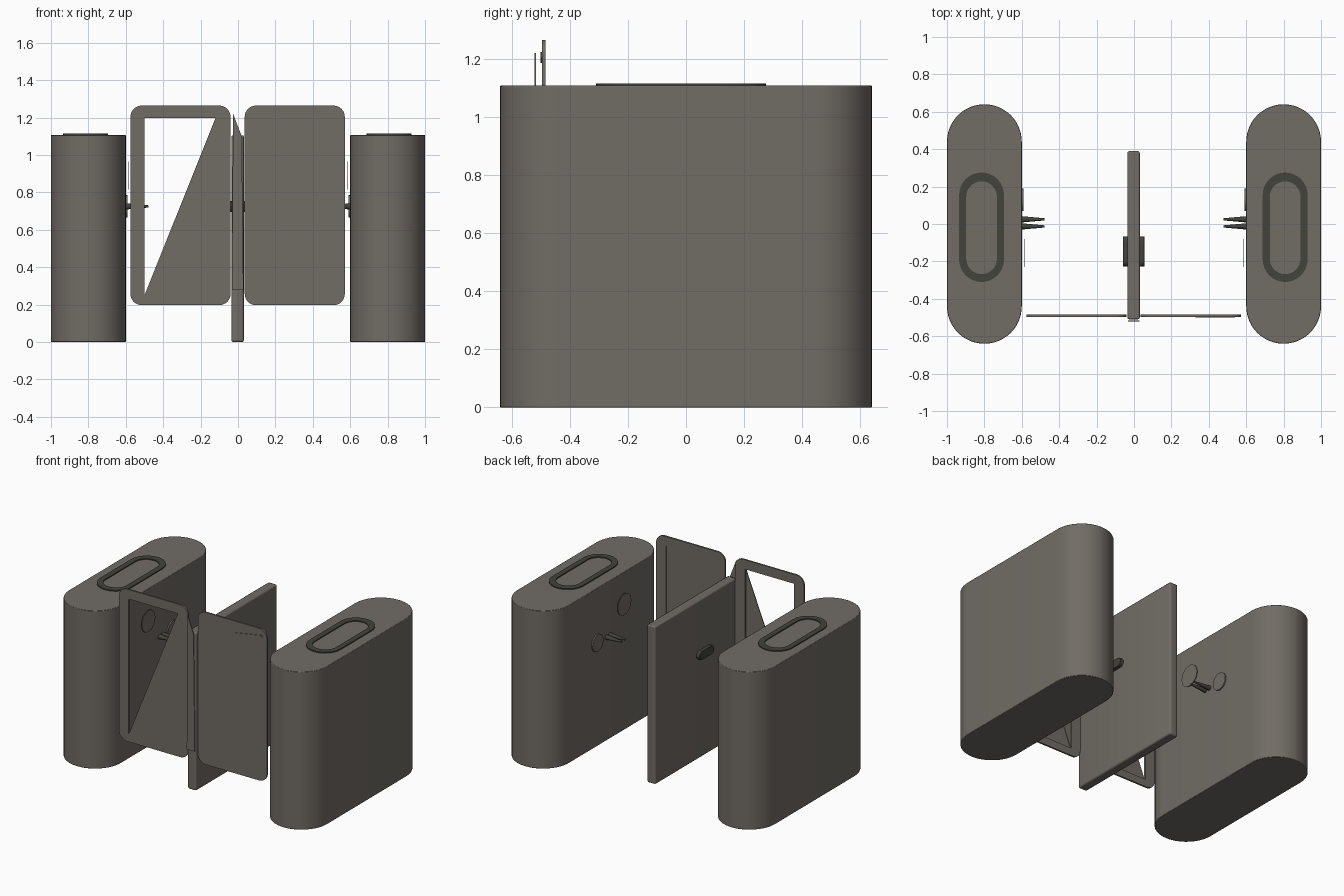
import bpy, bmesh, math
from mathutils import Matrix, Vector

if "Cube" in bpy.data.objects:
    bpy.data.objects.remove(bpy.data.objects["Cube"])


def material(name, rgb):
    m = bpy.data.materials.new(name)
    m.diffuse_color = (*rgb, 1)
    m.use_nodes = True
    m.node_tree.nodes["Principled BSDF"].inputs["Base Color"].default_value = m.diffuse_color
    return m


BODY = material("warm grey", (0.165, 0.15, 0.13))
DARK = material("dark olive grey", (0.055, 0.056, 0.044))

# Maps a flat profile (u, v, depth) into the world
FLAT = lambda u, v, d: (u, v, d)       # lies flat, depth = z
FRONT = lambda u, v, d: (u, d, v)      # faces front, depth = y
SIDE = lambda u, v, d: (d, u, v)       # faces sideways, depth = x


def rounded(u0, u1, v0, v1, r, n=8):
    pts = []
    for k, (cu, cv) in enumerate([(u1 - r, v1 - r), (u0 + r, v1 - r),
                                  (u0 + r, v0 + r), (u1 - r, v0 + r)]):
        for i in range(n + 1):
            a = math.pi / 2 * (k + i / n)
            pts.append((cu + r * math.cos(a), cv + r * math.sin(a)))
    return pts


def circle(u, v, r, n=24):
    return [(u + r * math.cos(2 * math.pi * i / n), v + r * math.sin(2 * math.pi * i / n))
            for i in range(n)]


def prism(name, outer, d0, d1, plane, mat, inner=None, bevel=0):
    """Extrudes a profile, optionally with a hole of the same point count."""
    bm = bmesh.new()
    loop = lambda pts, d: [bm.verts.new(plane(u, v, d)) for u, v in pts]
    a, b = loop(outer, d0), loop(outer, d1)
    n = len(outer)

    def strip(p, q):
        for i in range(n):
            j = (i + 1) % n
            bm.faces.new((p[i], p[j], q[j], q[i]))
    strip(a, b)
    if inner:
        c, d = loop(inner, d0), loop(inner, d1)
        strip(a, c)
        strip(b, d)
        strip(c, d)
    else:
        bm.faces.new(a)
        bm.faces.new(b)
    bmesh.ops.remove_doubles(bm, verts=bm.verts, dist=1e-5)
    bmesh.ops.recalc_face_normals(bm, faces=bm.faces)
    return finish(name, bm, mat, bevel)


def finish(name, bm, mat, bevel=0):
    me = bpy.data.meshes.new(name)
    bm.to_mesh(me)
    bm.free()
    me.materials.append(mat)
    ob = bpy.data.objects.new(name, me)
    bpy.context.collection.objects.link(ob)
    if bevel:
        m = ob.modifiers.new("edge", "BEVEL")
        m.width, m.segments, m.limit_method = bevel, 2, 'ANGLE'
        m.angle_limit = math.radians(50)
    bpy.ops.object.select_all(action='DESELECT')
    ob.select_set(True)
    bpy.context.view_layer.objects.active = ob
    bpy.ops.object.shade_smooth_by_angle(angle=math.radians(40))
    return ob


for s, side in ((-1, "left"), (1, "right")):
    # Side cabinet with rounded ends
    x = 0.8 * s
    prism(side + "_cabinet", rounded(x - 0.2, x + 0.2, -0.64, 0.64, 0.1999, 12),
          0.0, 1.107, FLAT, BODY, bevel=0.008)
    # Dark oval ring on the top
    cx = -0.815 if s < 0 else 0.808
    prism(side + "_top_ring", rounded(cx - 0.12, cx + 0.12, -0.31, 0.275, 0.1199),
          1.104, 1.114, FLAT, DARK,
          inner=rounded(cx - 0.082, cx + 0.082, -0.268, 0.228, 0.0819))
    # Thin discs on the inner wall
    prism(side + "_upper_disc", circle(-0.155, 0.89, 0.075), s * 0.585, s * 0.589, SIDE, BODY)
    prism(side + "_lower_disc", circle(0.13, 0.725, 0.06), s * 0.591, s * 0.6, SIDE, BODY)
    # Pair of tapered pins reaching into the passage
    for k, y in enumerate((-0.013, 0.025)):
        bm = bmesh.new()
        bmesh.ops.create_cone(bm, cap_ends=True, segments=12, radius1=0.017, radius2=0.006,
                              depth=0.125)
        bm.transform(Matrix.Translation(Vector((s * 0.542, y, 0.725)))
                     @ Matrix.Rotation(-s * math.pi / 2, 4, 'Y'))
        finish(f"{side}_pin_{k + 1}", bm, DARK)

# Central dividing wall with a pill handle through it
prism("centre_wall", rounded(-0.035, 0.031, -0.51, 0.39, 0.012, 3), 0.0, 1.105, FLAT, BODY,
      bevel=0.008)
prism("centre_handle", rounded(-0.228, -0.066, 0.695, 0.755, 0.0299), -0.06, 0.056, SIDE, DARK,
      bevel=0.008)
# Narrow pointed plate on the front of the wall
prism("wall_front_plate", [(-0.033, 0.28), (0.029, 0.28), (0.02, 1.1), (-0.026, 1.22)],
      -0.521, -0.516, FRONT, BODY)

# Front gate leaves: rounded frames with thin infill
for side, x0, x1, h0, h1 in (("left", -0.575, -0.04, -0.5, -0.12),
                             ("right", 0.036, 0.571, 0.11, 0.495)):
    prism(side + "_gate_frame", rounded(x0, x1, 0.197, 1.264, 0.06), -0.496, -0.484, FRONT, BODY,
          inner=rounded(h0, h1, 0.25, 1.198, 0.004))
prism("left_gate_infill", [(-0.5, 0.25), (-0.12, 0.25), (-0.12, 1.198)],
      -0.496, -0.491, FRONT, BODY)
prism("right_gate_infill", [(0.11, 0.25), (0.495, 0.25), (0.495, 1.198), (0.11, 1.198)],
      -0.496, -0.492, FRONT, BODY)
prism("right_gate_back_infill", [(0.11, 0.25), (0.495, 1.198), (0.11, 1.198)],
      -0.492, -0.488, FRONT, BODY)
# Small pointed sliver at the top of the right leaf
prism("right_gate_sliver", [(0.33, 1.185), (0.53, 1.202), (0.54, 1.222)],
      -0.5, -0.495, FRONT, BODY)
